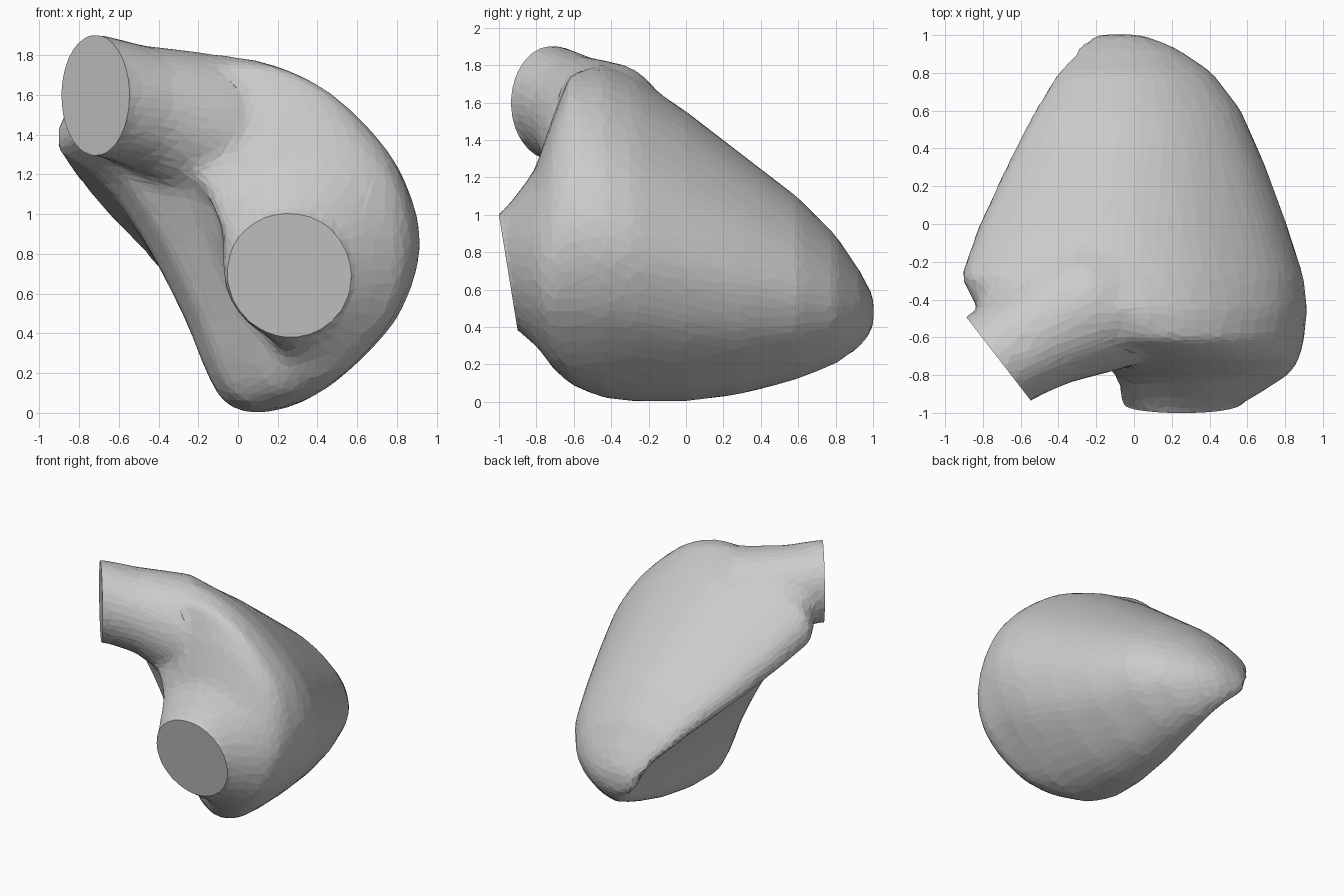
import bpy, bmesh
from math import sin, cos, pi, atan2
from mathutils import Vector

if "Cube" in bpy.data.objects:
    bpy.data.objects.remove(bpy.data.objects["Cube"])

N = 64

# Cross-section outline of the body, seen from the front
OUTLINE = [Vector((p[0], p[1])) for p in [
    (-.91, 1.40), (-.84, 1.60), (-.50, 1.76), (-.08, 1.80), (.30, 1.68), (.62, 1.44),
    (.82, 1.18), (.91, .86), (.83, .55), (.66, .32), (.38, .09), (.12, .01),
    (-.05, .06), (-.15, .22), (-.26, .50), (-.45, .88), (-.65, 1.18), (-.82, 1.31)]]


def smooth_outline():
    n, pts = len(OUTLINE), []
    for k in range(N):
        i, t = divmod(k * n / N, 1)
        a, b, c, d = (OUTLINE[(int(i) + j) % n] for j in (-1, 0, 1, 2))
        p = b + .5 * t * (c - a + t * (2*a - 5*b + 4*c - d + t * (3*(b - c) + d - a)))
        pts.append(((p.x + .91) / 1.82, (p.y - .01) / 1.79))
    return pts


def loft(bm, rings):
    loops = [[bm.verts.new(p) for p in r] for r in rings]
    for a, b in zip(loops, loops[1:]):
        for i in range(len(a)):
            j = (i + 1) % len(a)
            bm.faces.new((a[i], a[j], b[j], b[i]))
    bm.faces.new(loops[0])
    bm.faces.new(loops[-1])


def section(y, x0, x1, z0, z1, round_amt=0, tilt=0):
    ring = []
    for u, v in smooth_outline():
        a = atan2(v - .5, u - .5)
        u += (.5 + .5 * cos(a) - u) * round_amt
        v += (.5 + .5 * sin(a) - v) * round_amt
        ring.append(Vector((x0 + u * (x1 - x0), y - tilt * (v - .5), z0 + v * (z1 - z0))))
    return ring


def ellipse(centre, normal, r_side, r_up):
    n = Vector(normal).normalized()
    side = n.cross(Vector((0, 0, 1))).normalized()
    up = side.cross(n)
    return [Vector(centre) + side * r_side * cos(2*pi*i/N) + up * r_up * sin(2*pi*i/N)
            for i in range(N)]


def to_object(name, bm):
    bmesh.ops.recalc_face_normals(bm, faces=bm.faces)
    me = bpy.data.meshes.new(name)
    bm.to_mesh(me)
    bm.free()
    ob = bpy.data.objects.new(name, me)
    bpy.context.collection.objects.link(ob)
    return ob


bm = bmesh.new()
# Tapering body, from the round front mouth to the rear tip
loft(bm, [
    section(-1.05, -.01, .50, .44, .95, 1, .1),
    section(-.95, -.06, .56, .38, 1.00, 1, .1),
    section(-.88, -.11, .69, .33, 1.09, .85, .08),
    section(-.79, -.15, .83, .26, 1.24, .65, .04),
    section(-.71, -.25, .88, .17, 1.53, .3),
    section(-.62, -.50, .90, .09, 1.75),
    section(-.45, -.83, .92, .02, 1.80),
    section(-.28, -.92, .90, .00, 1.74),
    section(0, -.82, .81, .00, 1.55),
    section(.3, -.68, .70, .04, 1.32),
    section(.6, -.53, .57, .12, 1.09),
    section(.8, -.41, .42, .20, .89),
    section(.93, -.32, .23, .29, .70, .4),
    section(.985, -.26, .10, .36, .60, .8),
    section(1.005, -.19, .02, .41, .55, 1)])
# Upper side neck
loft(bm, [
    ellipse((-.82, -.79, 1.60), (-.79, -.61, 0), .285, .31),
    ellipse((-.70, -.70, 1.60), (-.79, -.61, 0), .28, .305),
    ellipse((-.50, -.58, 1.54), (-.82, -.57, .05), .31, .31),
    ellipse((-.22, -.44, 1.44), (-.85, -.50, .2), .37, .38),
    ellipse((.05, -.34, 1.24), (-.8, -.4, .4), .38, .42)])
shape = to_object("blend_source", bm)

# Fuse and soften the parts
m = shape.modifiers.new("fuse", 'REMESH')
m.mode, m.voxel_size = 'VOXEL', .03
m = shape.modifiers.new("soften", 'SMOOTH')
m.factor, m.iterations = .5, 14
m = shape.modifiers.new("facets", 'DECIMATE')
m.ratio = .1
ev = shape.evaluated_get(bpy.context.evaluated_depsgraph_get())
bm = bmesh.new()
bm.from_mesh(ev.to_mesh())
ev.to_mesh_clear()
bpy.data.objects.remove(shape)

# Flat cut ends on both mouths
for co, no in (((.25, -.95, .69), (0, -.987, -.16)), ((-.72, -.71, 1.6), (-.79, -.61, 0))):
    cut = bmesh.ops.bisect_plane(bm, geom=bm.verts[:] + bm.edges[:] + bm.faces[:],
                                 plane_co=co, plane_no=no, clear_outer=True)
    edges = [e for e in cut["geom_cut"] if isinstance(e, bmesh.types.BMEdge)]
    bmesh.ops.holes_fill(bm, edges=edges, sides=0)
chamber = to_object("chamber_body", bm)
